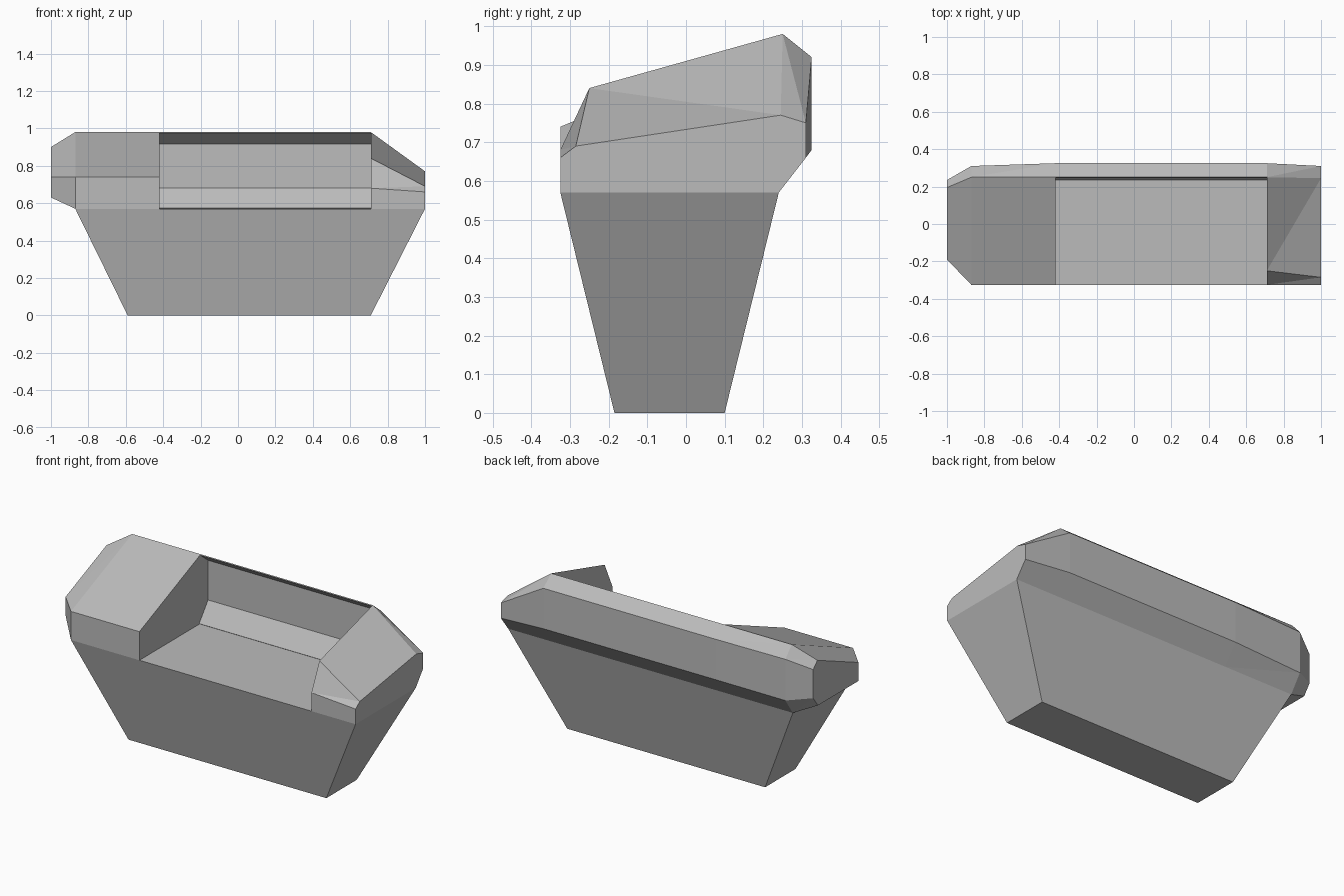
import bpy
import bmesh

if "Cube" in bpy.data.objects:
    bpy.data.objects.remove(bpy.data.objects["Cube"])

grey = bpy.data.materials.new("plain_grey")
COLOUR = (0.5, 0.5, 0.5, 1)
grey.diffuse_color = COLOUR
grey.use_nodes = True
grey.node_tree.nodes["Principled BSDF"].inputs["Base Color"].default_value = COLOUR


def loft(name, sections, closed=True):
    """Skin a row of (x, [(y, z), ...]) profiles, capping the ends if closed."""
    bm = bmesh.new()
    rings = [[bm.verts.new((x, y, z)) for y, z in pts] for x, pts in sections]
    n = len(rings[0])
    for a, b in zip(rings, rings[1:]):
        for i in range(n if closed else n - 1):
            j = (i + 1) % n
            bm.faces.new((a[i], b[j], a[j]))
            bm.faces.new((a[i], b[i], b[j]))
    if closed:
        bm.faces.new(rings[0])
        bm.faces.new(rings[-1][::-1])
        bmesh.ops.recalc_face_normals(bm, faces=bm.faces)
    # Merge flat triangle pairs, keep the folded ones
    bmesh.ops.dissolve_limit(bm, angle_limit=0.002, verts=bm.verts, edges=bm.edges)
    mesh = bpy.data.meshes.new(name)
    bm.to_mesh(mesh)
    bm.free()
    mesh.materials.append(grey)
    obj = bpy.data.objects.new(name, mesh)
    bpy.context.collection.objects.link(obj)
    return obj


# Tapered base, whose flat top is the seat
FRONT, REAR, SEAT = -0.325, 0.24, 0.57
bm = bmesh.new()
bmesh.ops.create_cube(bm, size=1)
for v in bm.verts:
    top = v.co.z > 0
    xs = (-0.87, 1.0) if top else (-0.59, 0.71)
    ys = (FRONT, REAR) if top else (-0.185, 0.10)
    v.co = (xs[v.co.x > 0], ys[v.co.y > 0], SEAT if top else 0)
mesh = bpy.data.meshes.new("base_and_seat")
bm.to_mesh(mesh)
bm.free()
mesh.materials.append(grey)
bpy.context.collection.objects.link(bpy.data.objects.new("base_and_seat", mesh))

# Back profile, from the ridge down to the seat
back = [(0.25, 0.98), (0.325, 0.92), (0.325, 0.68), (REAR, SEAT)]
end_back = [(0.25, 0.98), (0.31, 0.915), (0.31, 0.67), (REAR, SEAT)]

# Sloped arm on the -x side, with chamfered outer end
arm_front = [(FRONT, SEAT), (FRONT, 0.74)]
tip = [(-0.19, 0.63), (-0.19, 0.74), (0.195, 0.90),
       (0.235, 0.86), (0.235, 0.69), (0.19, 0.63)]
loft("right_arm", [(-1.0, tip), (-0.87, arm_front + end_back),
                   (-0.42, arm_front + back)])

# Low arm on the +x side, falling towards its outer end
inner = [(FRONT, SEAT), (FRONT, 0.68), (-0.25, 0.84)] + back
outer = [(FRONT, SEAT), (FRONT, 0.66), (-0.285, 0.69), (0.245, 0.77),
         (0.31, 0.75), (0.31, 0.66), (REAR, SEAT)]
loft("left_arm", [(0.71, inner), (1.0, outer)])

# Thin folded backrest between the arms
rest = loft("backrest", [(-0.42, back), (0.71, back)], closed=False)
thin = rest.modifiers.new("thickness", 'SOLIDIFY')
thin.thickness = 0.006
thin.offset = -1
bm = bmesh.new()
bm.from_mesh(rest.data)
if sum(f.normal.y for f in bm.faces) < 0:
    bmesh.ops.reverse_faces(bm, faces=bm.faces)
bm.to_mesh(rest.data)
bm.free()
